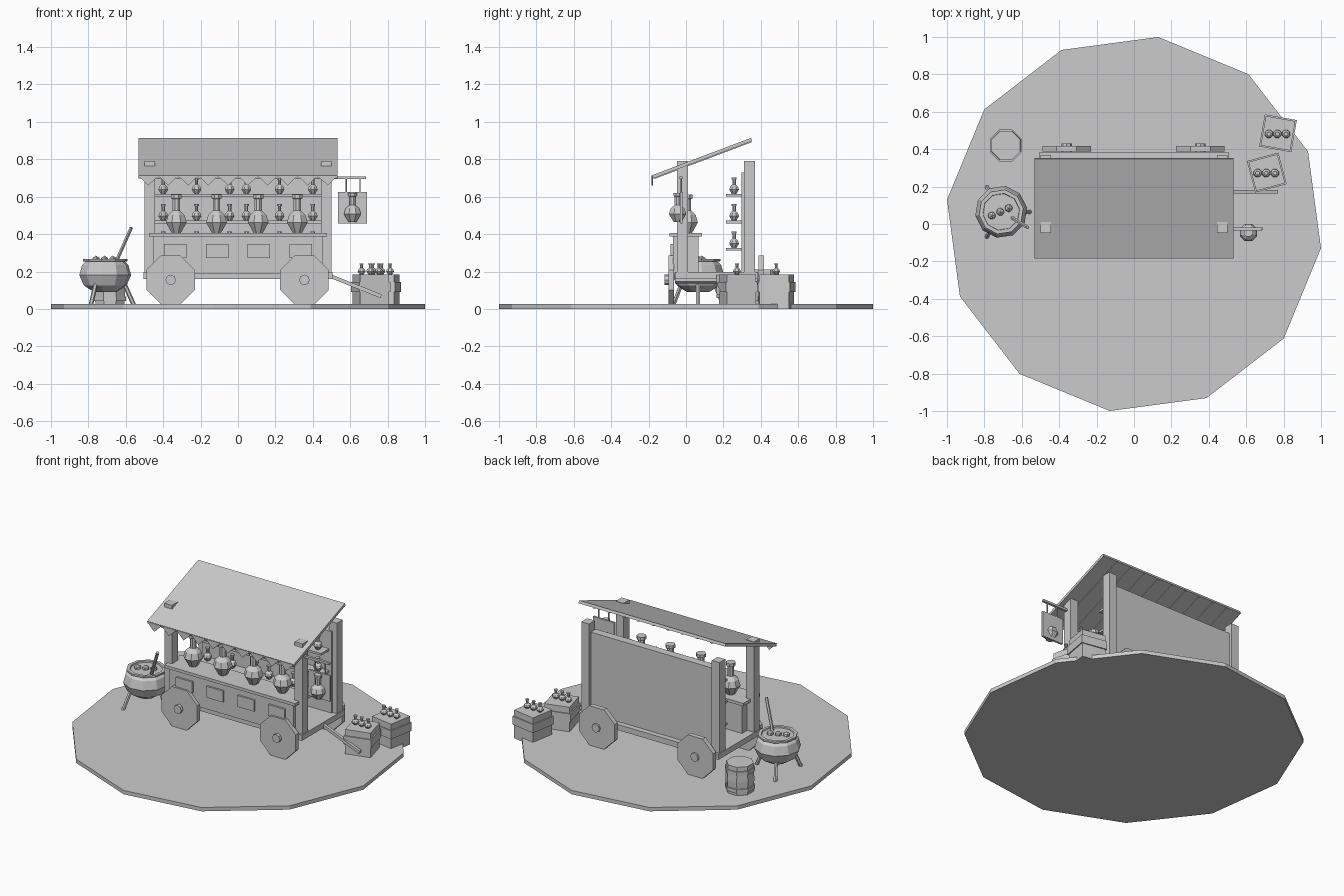
import bpy, bmesh, math
from mathutils import Vector, Matrix

if "Cube" in bpy.data.objects:
    bpy.data.objects.remove(bpy.data.objects["Cube"])

grey = bpy.data.materials.new("light grey")
grey.diffuse_color = (0.6, 0.6, 0.6, 1)
grey.use_nodes = True
grey.node_tree.nodes["Principled BSDF"].inputs["Base Color"].default_value = grey.diffuse_color


def finish(name, bm, matrix=None):
    bmesh.ops.recalc_face_normals(bm, faces=bm.faces)
    me = bpy.data.meshes.new(name)
    bm.to_mesh(me)
    bm.free()
    me.materials.append(grey)
    ob = bpy.data.objects.new(name, me)
    bpy.context.collection.objects.link(ob)
    if matrix is not None:
        ob.matrix_world = matrix
    return ob


def box(name, x0, x1, y0, y1, z0, z1):
    """Axis-aligned box from its bounds."""
    bm = bmesh.new()
    bmesh.ops.create_cube(bm, size=1)
    for v in bm.verts:
        v.co = Vector(((x0 + x1) / 2 + v.co.x * (x1 - x0),
                       (y0 + y1) / 2 + v.co.y * (y1 - y0),
                       (z0 + z1) / 2 + v.co.z * (z1 - z0)))
    return finish(name, bm)


def lathe(name, profile, sides, loc, turn=0.0, matrix=None):
    """Flat-faced solid of revolution from (radius, z) pairs, capped."""
    bm = bmesh.new()
    rings = [[bm.verts.new((r * math.cos(turn + i * math.tau / sides),
                            r * math.sin(turn + i * math.tau / sides), z))
              for i in range(sides)] for r, z in profile]
    for a, b in zip(rings, rings[1:]):
        for i in range(sides):
            j = (i + 1) % sides
            bm.faces.new((a[i], a[j], b[j], b[i]))
    bm.faces.new(rings[0])
    bm.faces.new(rings[-1])
    m = Matrix.Translation(loc)
    return finish(name, bm, m @ matrix if matrix else m)


def rod(name, a, b, r, sides=6):
    a, b = Vector(a), Vector(b)
    d = b - a
    q = d.to_track_quat('Z', 'Y').to_matrix().to_4x4()
    return lathe(name, [(r, 0), (r, d.length)], sides, a, math.pi / sides, q)


def flask(name, loc, r, h):
    """Round-bellied bottle with a neck and a lip."""
    prof = [(r * .45, 0), (r, h * .27), (r * .8, h * .46), (r * .35, h * .58),
            (r * .35, h * .88), (r * .5, h * .9), (r * .5, h)]
    return lathe(name, prof, 8, loc, math.pi / 8)


def ball(name, loc, r):
    bm = bmesh.new()
    bmesh.ops.create_icosphere(bm, subdivisions=1, radius=r)
    return finish(name, bm, Matrix.Translation(loc))


# Round ground slab
lathe("ground_slab", [(1.008, 0), (1.008, .025)], 12, (0, 0, 0), math.radians(22.6))

# Cart deck, posts and back wall
box("cart_deck", -.505, .505, -.06, .385, .16, .197)
for s, side in ((-1, "left"), (1, "right")):
    for y, end in ((-.018, "front"), (.339, "back")):
        box(f"{end}_{side}_post", s * .473 - .028, s * .473 + .028, y - .03, y + .03, .19, .79)
box("back_wall", -.47, .47, .297, .35, .19, .73)

# Counter with four front panels
box("counter_body", -.452, .452, -.07, .066, .19, .39)
box("counter_top", -.475, .475, -.087, .085, .388, .407)
for x in (-.335, -.112, .112, .335):
    box("counter_panel", x - .06, x + .06, -.082, -.068, .272, .346)

# Wheels with hubs, and axles
turn_y = Matrix.Rotation(math.pi / 2, 4, 'X')
for x in (-.36, .355):
    for y, hub in ((-.063, 1), (.418, 0)):
        lathe("wheel", [(.14, 0), (.14, .031)], 8, (x, y, .155), math.pi / 8, turn_y)
        lathe("wheel_hub", [(.028, 0), (.028, .05)], 8,
              (x, y + (-.001 if hub else .012), .155), 0, turn_y)
    rod("axle", (x, -.06, .155), (x, .4, .155), .018)

# Pull shaft at the right end
rod("pull_shaft", (.47, .172, .185), (.765, .172, .068), .014, 4)

# Sloping roof, thin battens underneath, pennant trim
slope = math.atan2(.2, .53)
roof_m = Matrix.Translation((0, .086, .806)) @ Matrix.Rotation(slope, 4, 'X')
box("roof", -.532, .532, -.283, .283, -.009, .009).matrix_world = roof_m
for i in range(1, 10):
    x = -.532 + i * .1064
    box("roof_batten", x - .005, x + .005, -.278, .278, -.014, -.008).matrix_world = roof_m
bm = bmesh.new()
for i in range(10):
    x = -.532 + i * .1064
    tri = [(x, .712), (x + .1064, .712), (x + .0532, .66)]
    f, b = [[bm.verts.new((px, y, pz)) for px, pz in tri] for y in (-.184, -.177)]
    bm.faces.new(f)
    bm.faces.new(b)
    for k in range(3):
        n = (k + 1) % 3
        bm.faces.new((f[k], f[n], b[n], b[k]))
finish("pennant_trim", bm)

# Back shelves with small bottles
for z in (.325, .472, .614):
    box("shelf", -.452, .452, .215, .3, z - .014, z)
    for x in (.045, .222, .4):
        for s in (-1, 1):
            flask("shelf_bottle", (s * x, .257, z), .028, .088)

# Large flasks on the counter
for x in (-.33, -.115, .108, .317):
    flask("counter_flask", (x, .008, .407), .06, .205)

# Hanging sign with a flask on its front
box("sign_arm", .49, .685, -.034, -.018, .695, .709)
box("sign_board", .535, .69, -.033, -.02, .456, .626)
for x in (.578, .652):
    rod("sign_chain", (x, -.026, .62), (x, -.026, .7), .004)
flask("sign_flask", (.612, -.045, .465), .05, .155)

# Cauldron with legs, bubbles and stirring stick
cx, cy = -.71, .065
lathe("cauldron", [(.06, .09), (.115, .125), (.14, .18), (.125, .235), (.105, .253),
                   (.12, .255), (.12, .266), (.1, .266), (.098, .258)], 10, (cx, cy, 0), .15)
for a in (0, 120, 240):
    c, s = math.cos(math.radians(a)), math.sin(math.radians(a))
    rod("cauldron_leg", (cx + .1 * c, cy + .1 * s, .14), (cx + .16 * c, cy + .16 * s, .005), .012)
for k in (-1, 0, 1):
    ball("brew_bubble", (cx - .005 + .045 * k, cy + .02 * k, .262), .023)
rod("stirring_stick", (-.67, .045, .21), (-.57, -.018, .435), .01)

# Banded barrel
lathe("barrel", [(.083, 0), (.088, .11), (.083, .21)], 8, (-.685, .42, 0), math.pi / 8)
for z in (.055, .17):
    lathe("barrel_band", [(.092, z - .012), (.092, z + .012)], 8, (-.685, .42, 0), math.pi / 8)

# Two crates carrying three bottles each
for x, y, deg in ((.77, .485, -10), (.71, .275, 15)):
    m = Matrix.Translation((x, y, 0)) @ Matrix.Rotation(math.radians(deg), 4, 'Z')
    box("crate", -.08, .08, -.08, .08, 0, .185).matrix_world = m
    box("crate_band", -.087, .087, -.087, .087, .09, .145).matrix_world = m
    for k in (-1, 0, 1):
        flask("crate_bottle", (x - .003 + .046 * k, y - .003, .184), .023, .06)
